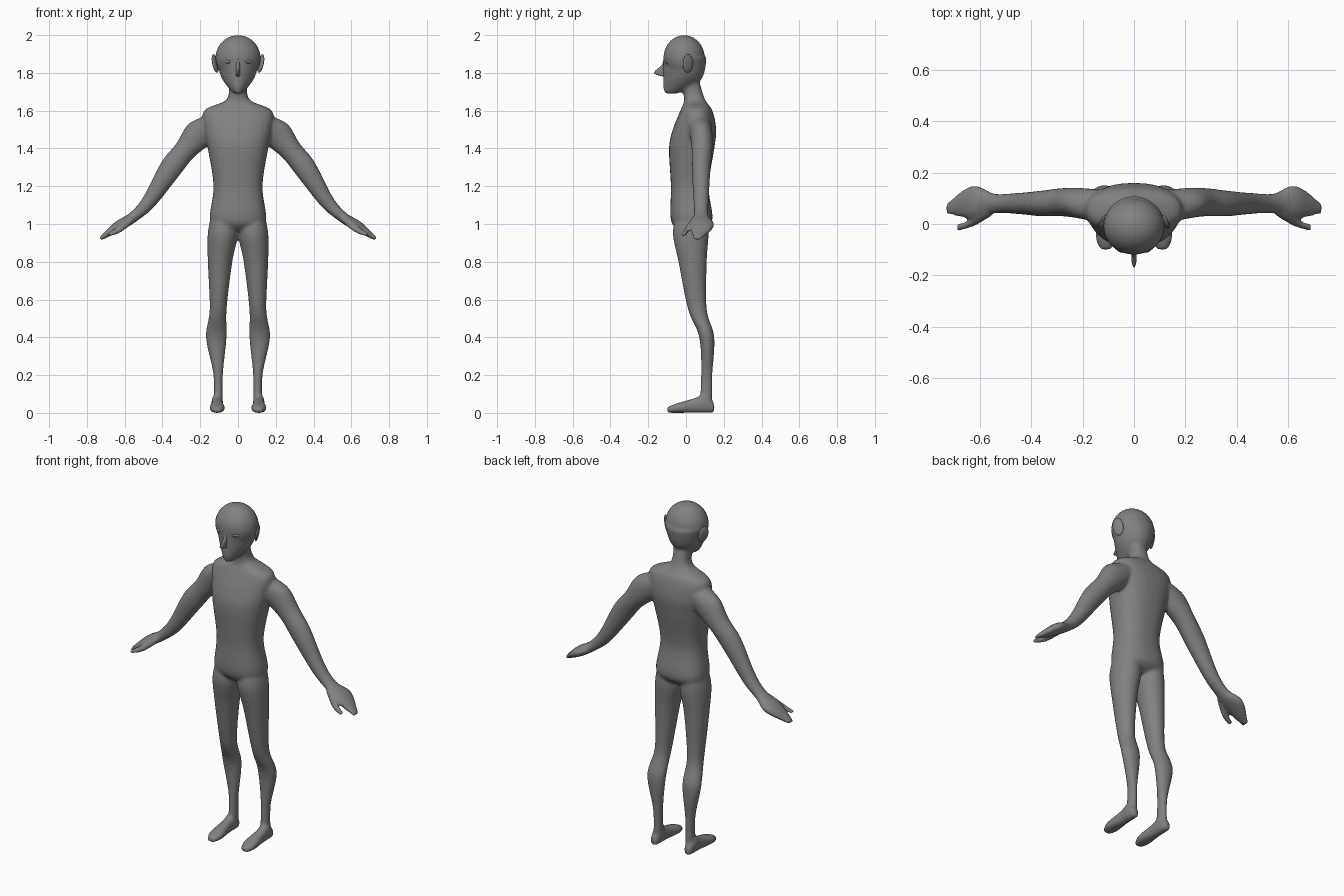
import bpy, bmesh, math
from mathutils import Vector, Matrix

if "Cube" in bpy.data.objects:
    bpy.data.objects.remove(bpy.data.objects["Cube"], do_unlink=True)

shade = .22
colour = (shade, shade, shade, 1)
grey = bpy.data.materials.new("plain grey")
grey.use_nodes = True
grey.diffuse_color = colour
grey.node_tree.nodes["Principled BSDF"].inputs["Base Color"].default_value = colour

SIDES = 28
STEPS = 6


def blend(before, start, end, after, t):
    """Smooth curve from start to end, guided by the neighbouring values."""
    ease = t * t * (3 - 2 * t)
    leave = (end - before) / 2 * t * (1 - t) ** 2
    arrive = (after - start) / 2 * t * t * (1 - t)
    return start + ease * (end - start) + leave - arrive


def smooth_rows(rows):
    """Fill in extra rows between the given measurements."""
    padded = [rows[0], *rows, rows[-1]]
    result = []
    for group in zip(padded, padded[1:], padded[2:], padded[3:]):
        for step in range(STEPS):
            result.append([blend(*values, step / STEPS) for values in zip(*group)])
    return result + [rows[-1]]


def loft(bm, rows, place, side=1):
    """Skin closed rings; place(row, cosine, sine) gives a point on a ring."""
    rings = []
    for row in smooth_rows(rows):
        ring = []
        for k in range(SIDES):
            angle = math.tau * k / SIDES
            x, y, z = place(row, math.cos(angle), math.sin(angle))
            ring.append(bm.verts.new((x * side, y, z)))
        rings.append(ring)
    for lower, upper in zip(rings, rings[1:]):
        for k in range(SIDES):
            bm.faces.new((lower[k - 1], lower[k], upper[k], upper[k - 1]))
    bm.faces.new(rings[0])
    bm.faces.new(rings[-1])


def ellipsoid(bm, centre, radii, turn=Matrix.Identity(4)):
    place = Matrix.Translation(centre) @ turn @ Matrix.Diagonal((*radii, 1))
    bmesh.ops.create_uvsphere(bm, u_segments=SIDES, v_segments=SIDES // 2, radius=1, matrix=place)


def finish(name, bm):
    bmesh.ops.recalc_face_normals(bm, faces=bm.faces)
    mesh = bpy.data.meshes.new(name)
    bm.to_mesh(mesh)
    bm.free()
    mesh.materials.append(grey)
    mesh.shade_smooth()
    obj = bpy.data.objects.new(name, mesh)
    bpy.context.collection.objects.link(obj)
    return obj


def between(low, high, amount):
    """Position from low (amount -1) to high (amount 1)."""
    return (low + high) / 2 + (high - low) / 2 * amount


def boxy(value):
    return math.copysign(abs(value) ** .85, value)


# Ring shapes for each kind of part
def trunk_ring(row, cosine, sine):
    height, width, front, back = row
    return width * boxy(cosine), between(front, back, boxy(sine)), height


def face_ring(row, cosine, sine):
    height, width, front, back = row
    taper = 1 - max(0, -sine) ** 2 / 5
    return width * cosine * taper, between(front, back, sine), height


def leg_ring(row, cosine, sine):
    height, inner, outer, front, back = row
    return between(inner, outer, cosine), between(front, back, sine), height


def foot_ring(row, cosine, sine):
    y, width, top = row
    return .11 + width * boxy(cosine), y, between(0, top, boxy(sine))


def arm_ring(row, cosine, sine):
    x, height, radius, front, back = row
    across = radius * cosine
    return x + .77 * across, between(front, back, sine), height + .63 * across


# Trunk and neck: height, half width, front, back
trunk = [(.96, .1, -.03, .08), (1.02, .15, -.08, .14), (1.2, .13, -.08, .12),
         (1.4, .16, -.09, .15), (1.5, .18, -.07, .16), (1.6, .18, -.03, .14),
         (1.66, .06, -.01, .1), (1.76, .05, -.03, .07)]

# Face from chin to brow: height, half width, front, back
face = [(1.69, .02, -.11, -.05), (1.72, .05, -.12, .03), (1.78, .09, -.12, .09), (1.88, .12, -.12, .11)]

# Nose: height, half width, front, back
nose = [(1.87, .01, -.12, -.1), (1.84, .01, -.13, -.1), (1.8, .01, -.17, -.1), (1.78, .01, -.12, -.1)]

# Leg: height, inner, outer, front, back
leg = [(1.05, .02, .14, -.05, .11), (.95, 0, .16, -.07, .12), (.8, .03, .16, -.04, .11),
       (.55, .06, .15, .01, .11), (.4, .06, .17, .07, .15), (.2, .08, .13, .08, .14),
       (.04, .08, .13, .07, .14)]

# Foot from heel to toes: y, half width, top
foot = [(.15, .02, .05), (.1, .03, .1), (.05, .03, .08), (-.05, .04, .05), (-.1, .02, .03)]

# Arm with mitten hand, and thumb: x, height, radius, front, back
arm = [(.11, 1.54, .06, 0, .13), (.2, 1.48, .08, .02, .14), (.28, 1.39, .06, .03, .14),
       (.36, 1.29, .06, .03, .13), (.47, 1.12, .04, .04, .12), (.55, 1.04, .03, .04, .12),
       (.63, .99, .03, .02, .15), (.73, .92, .01, .04, .08)]
thumb = [(.56, 1.03, .02, .03, .07), (.63, .97, .02, -.01, .02), (.69, .94, .01, -.03, 0)]

bm = bmesh.new()
loft(bm, trunk, trunk_ring)
loft(bm, face, face_ring)
ellipsoid(bm, (0, -.01, 1.88), (.12, .11, .12))
for side in (-1, 1):
    loft(bm, leg, leg_ring, side)
    loft(bm, foot, foot_ring, side)
    loft(bm, arm, arm_ring, side)
    loft(bm, thumb, arm_ring, side)
body = finish("body", bm)

# Blend the overlapping limbs into one skin
remesh = body.modifiers.new("blend", "REMESH")
remesh.mode = "VOXEL"
remesh.voxel_size = .008
remesh.use_smooth_shade = True
soften = body.modifiers.new("soften", "SMOOTH")
soften.iterations = 8

bm = bmesh.new()
loft(bm, nose, face_ring)
finish("nose", bm)


def eyelid(bm, centre, turn):
    """Thin almond rim that curves back at its corners."""
    def rim(row, cosine, sine):
        angle = row[0]
        thick = .004 * cosine
        x = (.028 + thick) * math.cos(angle)
        z = (.011 + thick) * math.sin(angle)
        return turn @ Vector((x, .005 * sine + 8 * x * x, z)) + centre

    loft(bm, [(math.tau * k / 8,) for k in range(9)], rim)


# Ears, eyes and eyelids
for side, label in ((1, "left"), (-1, "right")):
    lean = Matrix.Rotation(side * .2, 4, "Y") @ Matrix.Rotation(side * .5, 4, "Z")
    bm = bmesh.new()
    ellipsoid(bm, (side * .12, .01, 1.85), (.01, .03, .05), lean)
    finish(label + "_ear", bm)

    look = Matrix.Rotation(side * .66, 4, "Z")
    spot = Vector((side * .06, -.095, 1.86))
    bm = bmesh.new()
    ellipsoid(bm, spot, (.025, .01, .01), look)
    finish(label + "_eye", bm)
    bm = bmesh.new()
    eyelid(bm, spot, look)
    finish(label + "_eyelid", bm)
